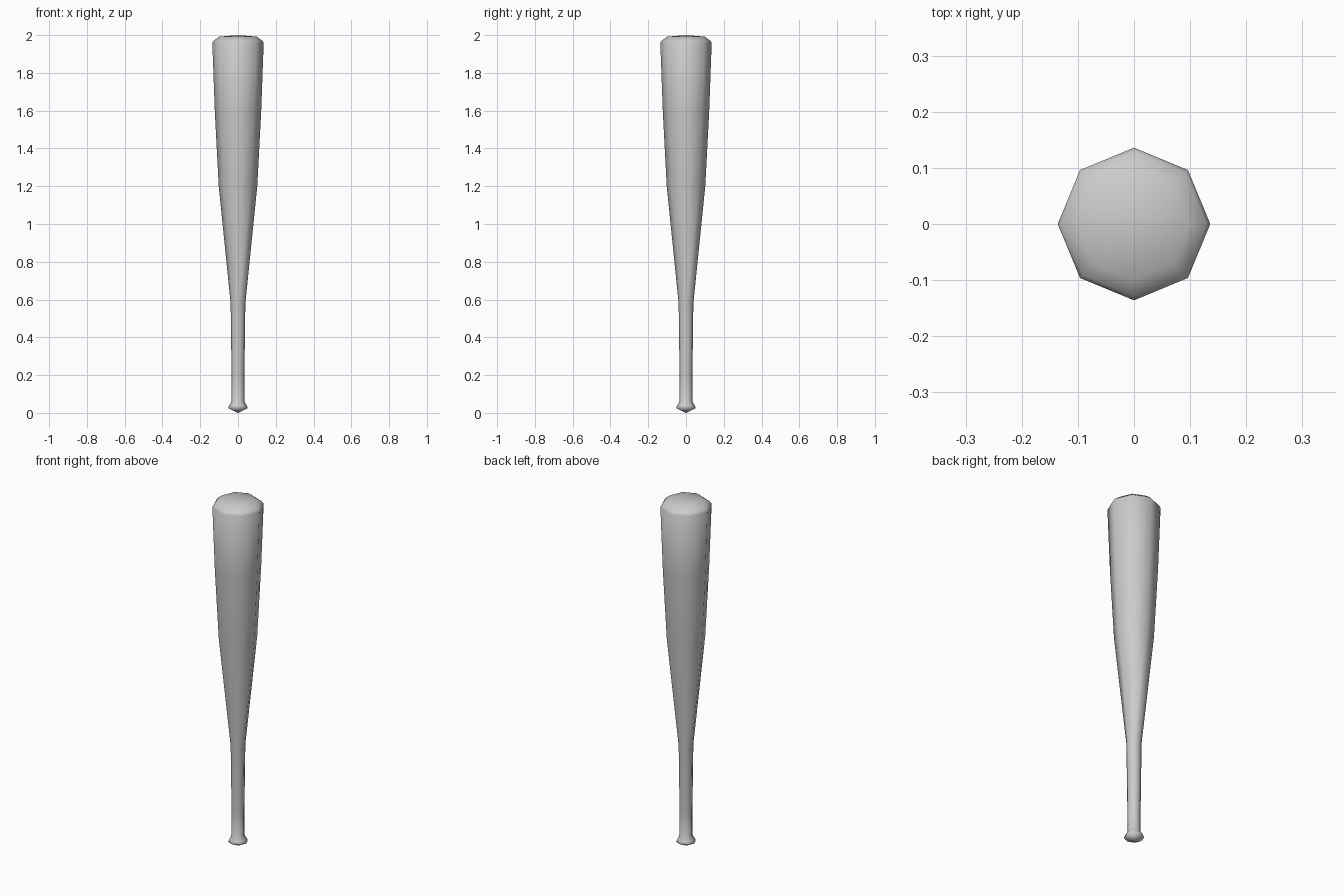
import bpy, bmesh
from math import cos, sin, pi

if "Cube" in bpy.data.objects:
    bpy.data.objects.remove(bpy.data.objects["Cube"])

SIDES = 8
# Lathe profile from knob to barrel end: (radius, height)
PROFILE = [(0.052, 0.025), (0.046, 0.04), (0.034, 0.06), (0.034, 0.2), (0.039, 0.58),
           (0.102, 1.2), (0.123, 1.6), (0.136, 1.96), (0.129, 1.97), (0.1, 1.992)]

bm = bmesh.new()
rings = [[bm.verts.new((r * cos(2 * pi * i / SIDES), r * sin(2 * pi * i / SIDES), z))
          for i in range(SIDES)] for r, z in PROFILE]
knob_tip = bm.verts.new((0, 0, 0))
barrel_tip = bm.verts.new((0, 0, 2))

# Side walls and shallow domed caps
for i in range(SIDES):
    j = (i + 1) % SIDES
    for a, b in zip(rings, rings[1:]):
        bm.faces.new((a[i], a[j], b[j], b[i]))
    bm.faces.new((knob_tip, rings[0][j], rings[0][i]))
    bm.faces.new((barrel_tip, rings[-1][i], rings[-1][j]))
for f in bm.faces:
    f.smooth = True

mesh = bpy.data.meshes.new("bat")
bm.to_mesh(mesh)
bm.free()
bat = bpy.data.objects.new("bat", mesh)
bpy.context.collection.objects.link(bat)
